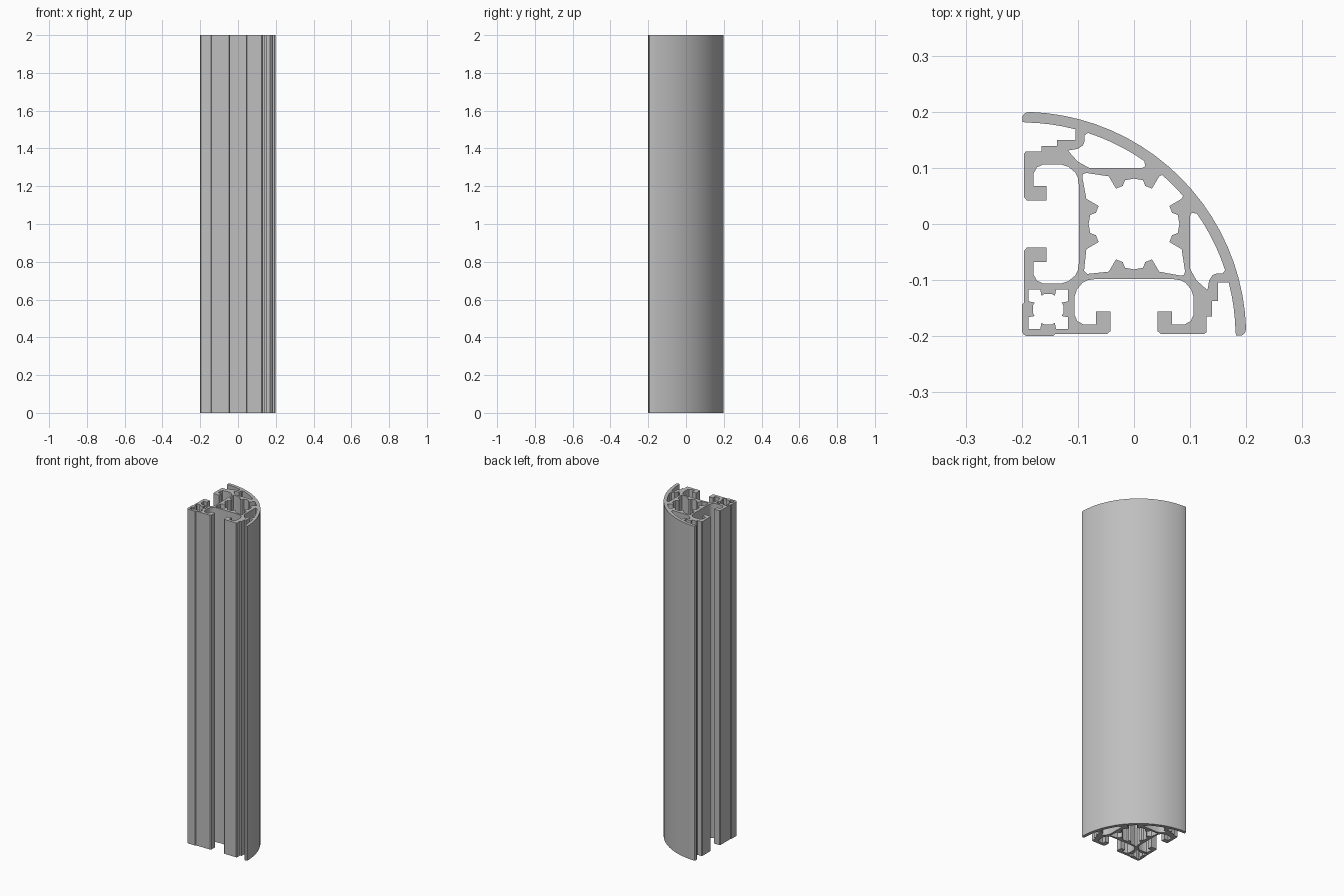
import bpy
import bmesh
from math import cos, sin, radians

cube = bpy.data.objects.get("Cube")
if cube:
    bpy.data.objects.remove(cube)

LENGTH = 2.0
CENTRE = -0.2          # both coordinates of the curved wall's centre
R_OUT, R_IN = 0.4, 0.381


def arc(radius, start, end, count):
    """Points on the curved wall, angles in degrees."""
    angles = [radians(start + (end - start) * i / count) for i in range(count + 1)]
    return [(CENTRE + radius * cos(a), CENTRE + radius * sin(a)) for a in angles]


def swap(points):
    """Reflect across the diagonal."""
    return [(y, x) for x, y in reversed(points)]


def flip(points):
    """Reflect left to right, keeping the path direction."""
    return [(-x, y) for x, y in reversed(points)]


def symmetric(half):
    """Close a half path across the diagonal."""
    return half + [p for p in swap(half) if abs(p[0] - p[1]) > 1e-5]


# T-slot: right lip, hook and rounded channel, reflected for the left side
slot_half = [
    (0.048, -0.196), (0.042, -0.191), (0.042, -0.156), (0.068, -0.156),
    (0.068, -0.179), (0.09, -0.179), (0.101, -0.173), (0.106, -0.162),
    (0.106, -0.13), (0.102, -0.117), (0.092, -0.105), (0.082, -0.1),
    (0.068, -0.098),
]
slot = slot_half + flip(slot_half)

# Outer contour: curved wall, stepped ledge, slot, square corner
outline = symmetric(
    arc(R_OUT, 45, 2, 10)
    + [(0.198, -0.194), (0.192, -0.199), (0.182, -0.199)]
    + arc(R_IN, 1, 14.5, 4)
    + [(0.15, -0.104), (0.15, -0.137), (0.139, -0.137), (0.139, -0.165),
       (0.129, -0.165), (0.129, -0.193), (0.125, -0.196)]
    + slot
    + [(-0.1, -0.196), (-0.14, -0.196), (-0.144, -0.2),
       (-0.191, -0.2), (-0.197, -0.197)]
)

# Central chamber with paired teeth on each wall
tooth = [(0.016, -0.078), (0.02, -0.068), (0.032, -0.063), (0.045, -0.085)]
teeth = flip(tooth) + [(0, -0.081)] + tooth
side_teeth = [(-y, x) for x, y in teeth]
chamber = symmetric(
    [(-0.083, -0.089)] + teeth
    + [(0.083, -0.092), (0.089, -0.091), (0.091, -0.085)]
    + side_teeth + arc(R_IN, 41, 45, 2)
)

# Small screw chamber in the square corner
side = [(-0.035, 0.035), (-0.014, 0.035), (-0.012, 0.024), (-0.007, 0.027),
        (0.007, 0.027), (0.012, 0.024), (0.014, 0.035)]
corner = []
for turn in range(4):
    corner += [(x - 0.153, y - 0.152) for x, y in side]
    side = [(y, -x) for x, y in side]

# Pockets behind the curved wall
pocket = [(-0.118, 0.131), (-0.1, 0.134), (-0.091, 0.14), (-0.088, 0.148),
          (-0.088, 0.158)]
pocket += arc(R_IN, 72, 55, 5)
pocket += [(0.02, 0.103), (0.015, 0.1), (-0.08, 0.1), (-0.1, 0.111)]

# Fill the section and extrude it to full length
bm = bmesh.new()
for loop in (outline, chamber, corner, pocket, swap(pocket)):
    verts = [bm.verts.new((x, y, 0)) for x, y in loop]
    for i, v in enumerate(verts):
        bm.edges.new((verts[i - 1], v))
bmesh.ops.triangle_fill(bm, use_beauty=True, edges=bm.edges[:], normal=(0, 0, 1))
result = bmesh.ops.extrude_face_region(bm, geom=bm.faces[:], use_keep_orig=True)
top = [g for g in result["geom"] if isinstance(g, bmesh.types.BMVert)]
bmesh.ops.translate(bm, verts=top, vec=(0, 0, LENGTH))
bmesh.ops.recalc_face_normals(bm, faces=bm.faces[:])
mesh = bpy.data.meshes.new("extruded_profile")
bm.to_mesh(mesh)
bm.free()

# Aluminium finish
metal = bpy.data.materials.new("aluminium_grey")
metal.use_nodes = True
colour = (0.52, 0.52, 0.52, 1)
metal.diffuse_color = colour
metal.node_tree.nodes["Principled BSDF"].inputs["Base Color"].default_value = colour
mesh.materials.append(metal)

profile = bpy.data.objects.new("extruded_profile", mesh)
bpy.context.collection.objects.link(profile)
bpy.ops.object.select_all(action="DESELECT")
profile.select_set(True)
bpy.context.view_layer.objects.active = profile
bpy.ops.object.shade_smooth_by_angle(angle=radians(30))
